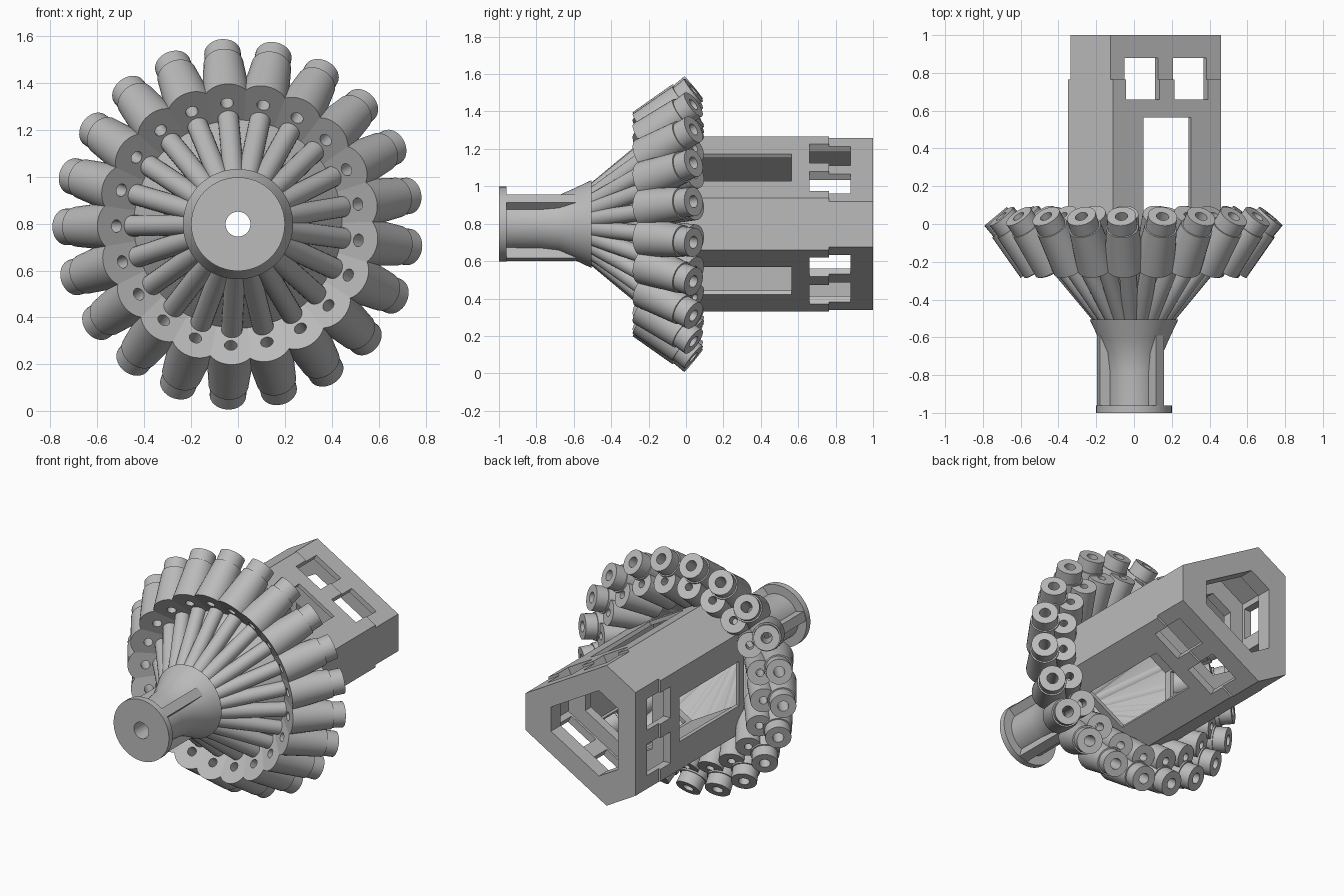
import bpy, bmesh
from math import sin, cos, tau, radians, sqrt
from mathutils import Vector, Matrix

cube = bpy.data.objects.get("Cube")
if cube:
    bpy.data.objects.remove(cube, do_unlink=True)

AXIS_Z = 0.798
COUNT = 21
TILT = radians(39.8)
HUB = Matrix.Translation((0, 0, AXIS_Z))

grey = bpy.data.materials.new("plain grey")
grey.use_nodes = True
tone = (0.5, 0.5, 0.5, 1)
grey.diffuse_color = tone
grey.node_tree.nodes["Principled BSDF"].inputs["Base Color"].default_value = tone


def loft(name, rings):
    """Mesh skinned over a closed loop of rings with equal point counts."""
    bm = bmesh.new()
    loops = [[bm.verts.new(p) for p in ring] for ring in rings]
    n = len(loops[0])
    for i, a in enumerate(loops):
        b = loops[(i + 1) % len(loops)]
        for j in range(n):
            k = (j + 1) % n
            bm.faces.new((a[j], a[k], b[k], b[j]))
    bmesh.ops.recalc_face_normals(bm, faces=bm.faces)
    mesh = bpy.data.meshes.new(name)
    bm.to_mesh(mesh)
    bm.free()
    mesh.materials.append(grey)
    return mesh


def lathe(name, profile, sides=32):
    """Profile of (position along y, radius) turned about the y axis."""
    turns = [tau * j / sides for j in range(sides)]
    return loft(name, [[(r * sin(t), y, r * cos(t)) for t in turns] for y, r in profile])


def place(name, mesh, matrix):
    ob = bpy.data.objects.new(name, mesh)
    bpy.context.collection.objects.link(ob)
    ob.matrix_world = matrix
    return ob


def smooth(ob):
    bpy.ops.object.select_all(action='DESELECT')
    ob.select_set(True)
    bpy.context.view_layer.objects.active = ob
    bpy.ops.object.shade_smooth_by_angle(angle=radians(30))


def box(name, size, matrix):
    bm = bmesh.new()
    bmesh.ops.create_cube(bm, size=1)
    bmesh.ops.scale(bm, vec=size, verts=bm.verts)
    mesh = bpy.data.meshes.new(name)
    bm.to_mesh(mesh)
    bm.free()
    mesh.materials.append(grey)
    return place(name, mesh, matrix)


# Front disc, neck and flare, with the central bore
neck = lathe("neck", [(-1, .053), (-1, .2), (-.96, .2), (-.96, .142), (-.78, .143),
                      (-.68, .155), (-.6, .19), (-.505, .235), (-.505, .053)], 64)
smooth(place("neck", neck, HUB))

# Three ribs along the neck
for k in range(3):
    turn = Matrix.Rotation(-radians(45 + 120 * k), 4, 'Y')
    box("neck_rib", (.08, .38, .06), HUB @ turn @ Matrix.Translation((.155, -.78, 0)))

# Thin cone behind the spokes
cone = lathe("backing_cone", [(-.51, .15), (-.1, .487), (-.1, .45), (-.51, .11)], 63)
smooth(place("backing_cone", cone, HUB))

# Ring of tilted barrels, inner tubes and spokes
barrel = lathe("barrel", [(0, .027), (0, .107), (.26, .086), (.26, .078),
                          (.335, .078), (.335, .033)])
tube = lathe("inner_tube", [(0, .024), (0, .077), (.25, .077), (.25, .024)])
spoke = lathe("spoke", [(-.47, .001), (-.47, .045), (.1, .045), (.1, .001)], 24)
parts = [("barrel", barrel, 0), ("inner_tube", tube, .112), ("spoke", spoke, .087)]
for i in range(COUNT):
    angle = radians(-5.2) + tau * i / COUNT
    out = Vector((sin(angle), 0, cos(angle)))
    back = Vector((0, 1, 0))
    along = back * cos(TILT) + out * sin(TILT)
    outward = out * cos(TILT) - back * sin(TILT)
    side = along.cross(outward)
    for name, mesh, inset in parts:
        origin = out * .518 - back * .217 - outward * inset
        m = Matrix((side, along, outward)).transposed().to_4x4()
        m.translation = origin
        ob = place(name, mesh, HUB @ m)
        if i == 0:
            smooth(ob)


def hexagon(y, a, b):
    """Clipped triangle: long sides at distance a, short sides at distance b."""
    h = (a - b / 2) / (sqrt(3) / 2)
    ring = []
    for k in range(3):
        t = tau * k / 3
        for s in (-h, h):
            ring.append((b * cos(t) - s * sin(t), y, b * sin(t) + s * cos(t)))
    return ring


# Hollow rear housing, outside then inside
stations = [(-.1, .35, .46), (.765, .35, .46), (.765, .335, .46), (1, .335, .46),
            (1, .207, .277), (.9, .207, .277), (.9, .3, .4), (.645, .3, .4),
            (.645, .207, .277), (.585, .207, .277), (.585, .325, .3), (-.1, .325, .3)]
housing = place("rear_housing", loft("rear_housing", [hexagon(*s) for s in stations]), HUB)

# Windows in the three long sides: (across, along, width, length)
windows = [(0, .257, .29, .615), (-.148, .77, .205, .22), (.148, .77, .205, .22)]
for k in range(3):
    turn = Matrix.Rotation(-radians(60 + 120 * k), 4, 'Y')
    for across, along, width, length in windows:
        cutter = box("window_cutter", (.16, length, width),
                     HUB @ turn @ Matrix.Translation((.35, along, across)))
        cutter.hide_render = True
        cutter.hide_set(True)
        cut = housing.modifiers.new("window", 'BOOLEAN')
        cut.operation = 'DIFFERENCE'
        cut.solver = 'EXACT'
        cut.object = cutter

# Apply the cuts and drop the cutters
bpy.context.view_layer.update()
graph = bpy.context.evaluated_depsgraph_get()
housing_mesh = bpy.data.meshes.new_from_object(housing.evaluated_get(graph))
housing.modifiers.clear()
housing.data = housing_mesh
for ob in [o for o in bpy.data.objects if o.name.startswith("window_cutter")]:
    bpy.data.objects.remove(ob, do_unlink=True)
